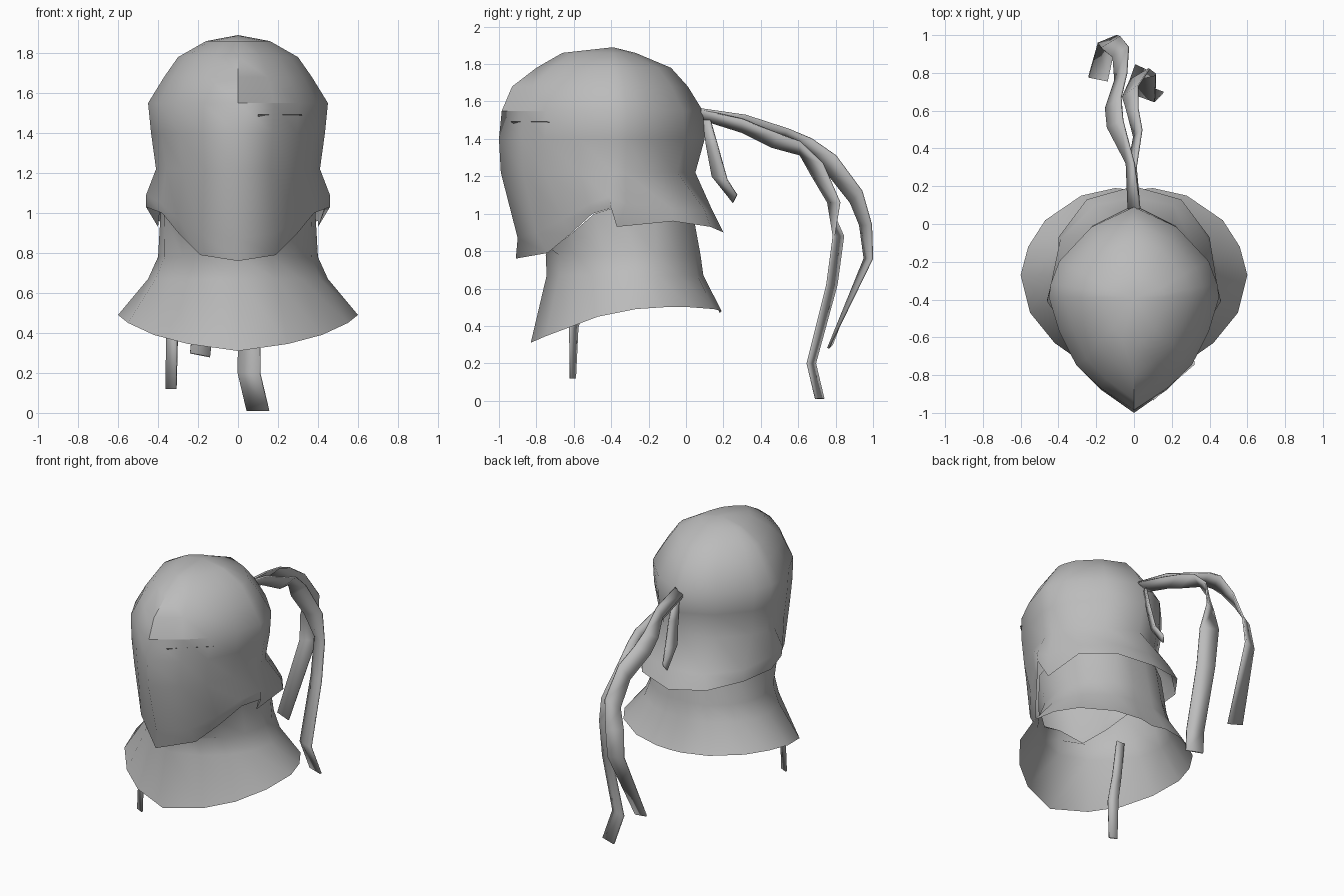
import bpy, bmesh, math
from mathutils import Vector

if "Cube" in bpy.data.objects:
    bpy.data.objects.remove(bpy.data.objects["Cube"])

grey = bpy.data.materials.new("plain_grey")
grey.use_nodes = True
grey.diffuse_color = (0.5, 0.5, 0.5, 1)
grey.node_tree.nodes["Principled BSDF"].inputs["Base Color"].default_value = (0.5, 0.5, 0.5, 1)


def finish(name, bm, angle):
    bmesh.ops.recalc_face_normals(bm, faces=bm.faces)
    mesh = bpy.data.meshes.new(name)
    bm.to_mesh(mesh)
    bm.free()
    obj = bpy.data.objects.new(name, mesh)
    bpy.context.collection.objects.link(obj)
    mesh.materials.append(grey)
    bpy.ops.object.select_all(action='DESELECT')
    obj.select_set(True)
    bpy.context.view_layer.objects.active = obj
    bpy.ops.object.shade_smooth_by_angle(angle=math.radians(angle))
    return obj


def mirrored(half):
    """Closed ring from a front-to-back half outline on the +x side."""
    return half + [(-x, y, z) for x, y, z in half[-2:0:-1]]


def loft(bm, rings, apex=None):
    loops = [[bm.verts.new(p) for p in ring] for ring in rings]
    n = len(loops[0])
    for a, b in zip(loops, loops[1:]):
        for i in range(n):
            j = (i + 1) % n
            bm.faces.new((a[i], a[j], b[j], b[i]))
    if apex:
        top = bm.verts.new(apex)
        for i in range(n):
            bm.faces.new((top, loops[0][(i + 1) % n], loops[0][i]))


def section(plan, z, w, front, back, mid):
    """Scale a unit half outline to a width and front and back limits."""
    return mirrored([(u * w, mid + (v * (mid - front) if v < 0 else v * (back - mid)), z)
                     for u, v in plan])


# Helmet: pointed-plan dome ending in a chin, cheek points and neck guard
plan = [(0, -1), (.4, -.8), (.68, -.6), (.88, -.3), (1, 0),
        (.98, .15), (.88, .4), (.5, .78), (0, 1)]
rows = [(1.86, .16, -.66, -.27), (1.78, .3, -.8, -.08), (1.68, .37, -.93, .01),
        (1.55, .45, -.985, .09), (1.4, .435, -1, .1), (1.22, .41, -.99, .05)]
rings = [section(plan, *r, -.39) for r in rows]
chin = [(0, -.9, .87), (.19, -.8, .9), (.3, -.66, .97), (.385, -.52, 1.05), (.46, -.41, 1.09),
        (.44, -.32, 1.05), (.39, -.08, 1.03), (.21, .1, 1.02), (0, .14, 1.02)]
edge = [(0, -.91, .76), (.19, -.74, .79), (.29, -.62, .89), (.38, -.5, 1), (.46, -.4, 1.03),
        (.4, -.37, .93), (.4, -.07, .96), (.25, .13, .93), (0, .2, .9)]
bm = bmesh.new()
loft(bm, rings + [mirrored(chin), mirrored(edge)], (0, -.39, 1.89))
helmet = finish("helmet", bm, 110)

# Brow crease: short sharp stretch of the ridge above the left eye
for e in helmet.data.edges:
    a, b = (helmet.data.vertices[i].co for i in e.vertices)
    m = (a + b) / 2
    if abs(m.x) < .001 and m.y < -.8 and 1.54 < m.z < 1.75:
        e.use_edge_sharp = True
    elif 0 < m.x < .3 and m.y < -.75 and abs(a.z - 1.55) + abs(b.z - 1.55) < .001:
        e.use_edge_sharp = True

# Eye slit: thin ledge on the left side of the face
bm = bmesh.new()
bm.faces.new([bm.verts.new(p) for p in
              [(.1, -.936, 1.492), (.32, -.745, 1.493), (.32, -.725, 1.488), (.1, -.9, 1.465)]])
finish("eye_slit", bm, 30)

# Collar: neck rising to the cheeks, flaring to a rim that dips at the front
rim = [(0, -.83, .31), (.25, -.75, .345), (.42, -.63, .39), (.55, -.47, .45), (.6, -.27, .49),
       (.56, -.12, .5), (.47, .02, .5), (.28, .15, .49), (.1, .19, .48), (0, .18, .47)]
neck_plan = [(x / .6, (y + .27) / (.56 if y < -.27 else .45)) for x, y, z in rim]
cheeks = [(0, -.73, .84), (.18, -.72, .81), (.285, -.605, .9), (.37, -.49, 1), (.385, -.36, 1.04),
          (.36, -.17, 1.04), (.29, -.08, 1.04), (.17, .01, 1.04), (.06, .03, 1.04), (0, .03, 1.04)]
bm = bmesh.new()
loft(bm, [mirrored(cheeks)] + [section(neck_plan, *r, -.27) for r in
          [(.78, .4, -.75, .07), (.67, .45, -.745, .085)]] + [mirrored(rim)])
finish("collar", bm, 80)


def ribbon(name, path, thick=.012):
    """Strip through points (x, y, z) with a half-width vector at each."""
    bm = bmesh.new()
    pairs = []
    for p, h in path:
        p, h = Vector(p), Vector(h)
        pairs.append((bm.verts.new(p - h), bm.verts.new(p + h)))
    for a, b in zip(pairs, pairs[1:]):
        bm.faces.new((a[0], a[1], b[1], b[0]))
    obj = finish(name, bm, 50)
    mod = obj.modifiers.new("thickness", 'SOLIDIFY')
    mod.thickness = thick
    mod.offset = 0


# Plume: two long tails and one short one tied at the back of the helmet
ribbon("long_plume_tail", [
    ((0, .08, 1.53), (.03, 0, .025)), ((-.01, .3, 1.47), (.02, 0, .035)),
    ((.02, .48, 1.39), (.02, .02, .035)), ((-.01, .61, 1.35), (.03, 0, .035)),
    ((-.02, .7, 1.24), (.04, .03, .03)), ((.03, .79, 1.06), (.05, .03, 0)),
    ((.06, .815, .88), (.055, -.025, 0)), ((.06, .78, .62), (.055, -.025, 0)),
    ((.055, .67, .2), (.055, -.02, 0)), ((.1, .715, .01), (.055, -.02, 0))])
ribbon("curled_plume_tail", [
    ((0, .08, 1.54), (.03, 0, .02)), ((-.02, .32, 1.49), (.02, 0, .035)),
    ((-.1, .53, 1.43), (.04, .02, .02)), ((-.11, .64, 1.37), (.04, .03, .03)),
    ((-.07, .78, 1.26), (.03, .02, .05)), ((-.07, .91, 1.09), (.04, .03, .03)),
    ((-.12, .96, .94), (.05, .03, 0)), ((-.14, .975, .76), (.05, .02, 0)),
    ((-.19, .77, .29), (.05, -.01, -.01))])
ribbon("short_plume_tail", [
    ((0, .11, 1.5), (.01, .02, 0)), ((0, .14, 1.36), (.015, .03, 0)),
    ((-.01, .18, 1.19), (.02, .04, -.01)), ((-.02, .262, 1.08), (.01, .01, .02))])

# Chin strap hanging inside the collar
ribbon("chin_strap", [
    ((-.29, -.48, .75), (.03, 0, 0)), ((-.32, -.55, .55), (.028, -.01, 0)),
    ((-.33, -.6, .39), (.027, -.02, 0)), ((-.335, -.605, .12), (.025, -.012, 0))])
